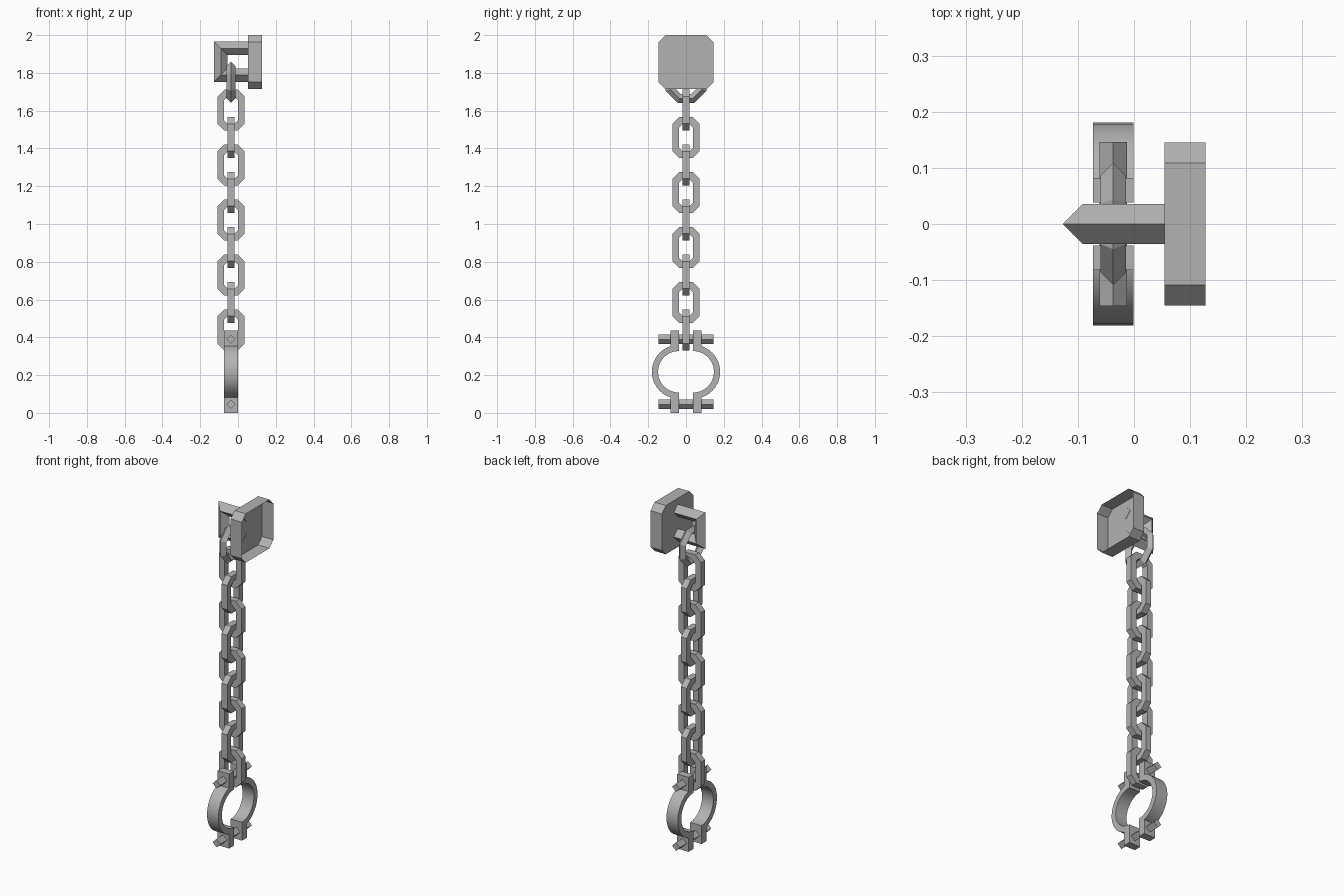
import bpy, bmesh
from math import pi, sin, cos

cube = bpy.data.objects.get("Cube")
if cube:
    bpy.data.objects.remove(cube, do_unlink=True)

iron = bpy.data.materials.new("grey_iron")
iron.use_nodes = True
COLOUR = (0.45, 0.45, 0.45, 1)
iron.diffuse_color = COLOUR
iron.node_tree.nodes["Principled BSDF"].inputs["Base Color"].default_value = COLOUR

AXIS = -0.037      # x of the hanging chain
QUARTER = pi / 2


def finish(name, bm, loc, turn=0):
    bmesh.ops.recalc_face_normals(bm, faces=bm.faces)
    mesh = bpy.data.meshes.new(name)
    bm.to_mesh(mesh)
    bm.free()
    mesh.materials.append(iron)
    ob = bpy.data.objects.new(name, mesh)
    ob.location = loc
    ob.rotation_euler.z = turn
    bpy.context.collection.objects.link(ob)
    return ob


def octagon(w, h, c):
    """Rectangle of half size w, h with corners cut by c, in the xz plane."""
    quarter = [(w, h - c), (w - c, h)]
    half = quarter + [(-x, z) for x, z in reversed(quarter)]
    return half + [(-x, -z) for x, z in half]


def sweep(name, loops, loc, turn=0, closed=True):
    """Skin between matching (outline, depth) loops that run along a bar."""
    bm = bmesh.new()
    rows = [[bm.verts.new((x, d, z)) for x, z in pts] for pts, d in loops]
    n = len(rows[0])
    for a, b in zip(rows, rows[1:] + rows[:1]):
        for i in range(n if closed else n - 1):
            j = (i + 1) % n
            bm.faces.new((a[i], a[j], b[j], b[i]))
    if not closed:
        for end in (0, -1):
            bm.faces.new([r[end] for r in rows])
    return finish(name, bm, loc, turn)


def flat_bar(outer, inner, t):
    return [(outer, -t), (outer, t), (inner, t), (inner, -t)]


def diamond_bar(outer, mid, inner, t):
    return [(outer, 0), (mid, t), (inner, 0), (mid, -t)]


def box(name, lo, hi):
    bm = bmesh.new()
    bmesh.ops.create_cube(bm, size=1)
    for v in bm.verts:
        v.co = [(hi if c > 0 else lo)[k] for k, c in enumerate(v.co)]
    return finish(name, bm, (0, 0, 0))


# Wall plate: shallow shell, open at the back
bm = bmesh.new()
rows = [[bm.verts.new((x, y, z)) for y, z in octagon(0.145, 0.1425, 0.036)]
        for x in (0.054, 0.127)]
bm.faces.new(list(reversed(rows[0])))
for i in range(8):
    j = (i + 1) % 8
    bm.faces.new((rows[0][i], rows[0][j], rows[1][j], rows[1][i]))
finish("wall_plate", bm, (0, 0, 1.8575))


# Staple: diamond bar with mitred corners, ends on the plate
def staple_path(r):
    x, h = -0.091 - r, 0.071 + r
    return [(0.056, h), (x, h), (x, -h), (0.056, -h)]


sweep("staple", diamond_bar(staple_path(0.036), staple_path(0), staple_path(-0.036), 0.036),
      (0, 0, 1.859), closed=False)


# Ring hanging from the staple
def ring_path(r):
    return octagon(r, r, r * 0.586)


sweep("hanging_ring", diamond_bar(ring_path(0.109), ring_path(0.086), ring_path(0.063), 0.023),
      (AXIS, 0, 1.75), QUARTER)

# Chain: links turned a quarter each time
outer = octagon(0.0725, 0.108, 0.037)
inner = octagon(0.037, 0.073, 0.02)
for k in range(9):
    sweep(f"chain_link_{k + 1}", flat_bar(outer, inner, 0.0185),
          (AXIS, 0, 1.603 - k * 0.1455), QUARTER * (k % 2))

# Cuff: two half hoops with lugs above and below
MID, GAP, HALF = 0.2175, 0.038, 0.0365


def arc(r, side, steps=16):
    angles = [pi * i / steps - QUARTER for i in range(steps + 1)]
    return [(side * (GAP + r * cos(a)), r * sin(a)) for a in angles]


for label, side in (("front", -1), ("back", 1)):
    hoop = sweep(f"{label}_cuff_half", flat_bar(arc(0.143, side), arc(0.11, side), HALF),
                 (AXIS, 0, MID), QUARTER, closed=False)
    bpy.ops.object.select_all(action="DESELECT")
    hoop.select_set(True)
    bpy.context.view_layer.objects.active = hoop
    bpy.ops.object.shade_smooth_by_angle(angle=pi / 6)
    ys = sorted((side * GAP, side * 0.082))
    for level, up in (("upper", 1), ("lower", -1)):
        zs = sorted((MID + up * 0.12, MID + up * MID))
        box(f"{label}_{level}_lug", (AXIS - HALF, ys[0], zs[0]), (AXIS + HALF, ys[1], zs[1]))

# Diamond bolts through the lugs
for level, up in (("upper", 1), ("lower", -1)):
    r = 0.0245
    bm = bmesh.new()
    ends = [[bm.verts.new((x, y, z)) for x, z in ((r, 0), (0, r), (-r, 0), (0, -r))]
            for y in (-0.146, 0.146)]
    for end in ends:
        bm.faces.new(end)
    for i in range(4):
        j = (i + 1) % 4
        bm.faces.new((ends[0][i], ends[0][j], ends[1][j], ends[1][i]))
    finish(f"{level}_bolt", bm, (AXIS, 0, MID + up * 0.172))
